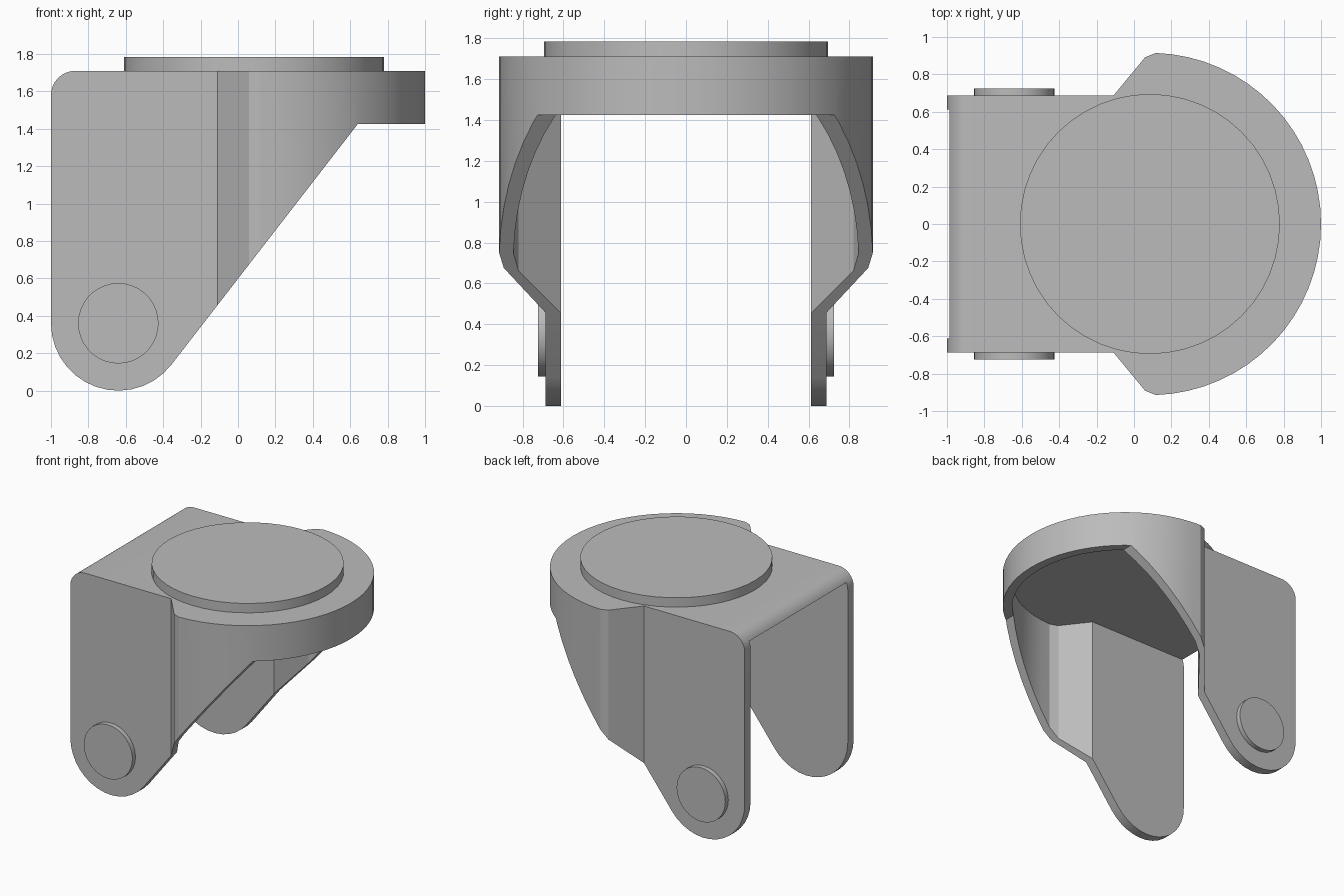
import bpy, bmesh
from math import sin, cos, radians
from mathutils import Vector, Matrix

cube = bpy.data.objects.get("Cube")
if cube:
    bpy.data.objects.remove(cube, do_unlink=True)

GREY = (0.5, 0.5, 0.5, 1.0)
steel = bpy.data.materials.new("plain grey")
steel.use_nodes = True
steel.diffuse_color = GREY
steel.node_tree.nodes["Principled BSDF"].inputs["Base Color"].default_value = GREY


def arc(cx, cy, r, start, end, steps):
    """Points on an arc, angles in degrees."""
    angles = [radians(start + (end - start) * i / steps) for i in range(steps + 1)]
    return [(cx + r * cos(a), cy + r * sin(a)) for a in angles]


def prism(name, outline, low, high, axis="z"):
    """Extrude an outline in XY along z, or an outline in XZ along y."""
    place = (lambda p, d: (p[0], p[1], d)) if axis == "z" else (lambda p, d: (p[0], d, p[1]))
    bm = bmesh.new()
    base = bm.faces.new([bm.verts.new(place(p, low)) for p in outline])
    moved = bmesh.ops.extrude_face_region(bm, geom=[base])["geom"]
    shift = Vector(place((0, 0), high - low))
    bmesh.ops.translate(bm, vec=shift, verts=[v for v in moved if isinstance(v, bmesh.types.BMVert)])
    bmesh.ops.recalc_face_normals(bm, faces=bm.faces)
    mesh = bpy.data.meshes.new(name)
    bm.to_mesh(mesh)
    bm.free()
    mesh.materials.append(steel)
    obj = bpy.data.objects.new(name, mesh)
    bpy.context.collection.objects.link(obj)
    return obj


def smooth(obj):
    bpy.ops.object.select_all(action="DESELECT")
    obj.select_set(True)
    bpy.context.view_layer.objects.active = obj
    bpy.ops.object.shade_smooth_by_angle(angle=radians(25))


def plan(back, side, flare, radius):
    """Plan outline: straight legs, a slanted flare and a round front skirt."""
    half = [(back, side), (-0.11, side), flare] + arc(0.085, 0, radius, 88, 0, 16)
    return half + [(x, -y) for x, y in reversed(half[:-1])]


# Fork: side profile trimmed by the outer plan, then hollowed by the inner plan
profile = (arc(-0.64, 0.36, 0.36, 180, 322, 14)
           + [(0.64, 1.425), (1.1, 1.425), (1.1, 1.71)]
           + arc(-0.87, 1.58, 0.13, 90, 180, 8))
fork = prism("fork", profile, -1.2, 1.2, "y")
outer = prism("outer_cutter", plan(-1.1, 0.687, (0.06, 0.892), 0.915), -0.1, 1.9)
inner = prism("inner_cutter", plan(-1.2, 0.613, (0.05, 0.82), 0.845), -0.2, 1.635)
for cutter, operation in ((outer, "INTERSECT"), (inner, "DIFFERENCE")):
    cutter.hide_render = True
    mod = fork.modifiers.new(operation.title(), "BOOLEAN")
    mod.operation = operation
    mod.solver = "EXACT"
    mod.object = cutter
graph = bpy.context.evaluated_depsgraph_get()
solid = bpy.data.meshes.new_from_object(fork.evaluated_get(graph))
fork.modifiers.clear()
fork.data = solid
for cutter in (outer, inner):
    bpy.data.objects.remove(cutter, do_unlink=True)
smooth(fork)

# Swivel plate on top
smooth(prism("swivel_plate", arc(0.085, 0, 0.695, 0, 352.5, 47), 1.70, 1.785))

# Axle caps on the outside of both legs
for name, near, far in (("right_axle_cap", -0.725, -0.68), ("left_axle_cap", 0.68, 0.725)):
    smooth(prism(name, arc(-0.64, 0.36, 0.215, 0, 350, 35), near, far, "y"))
